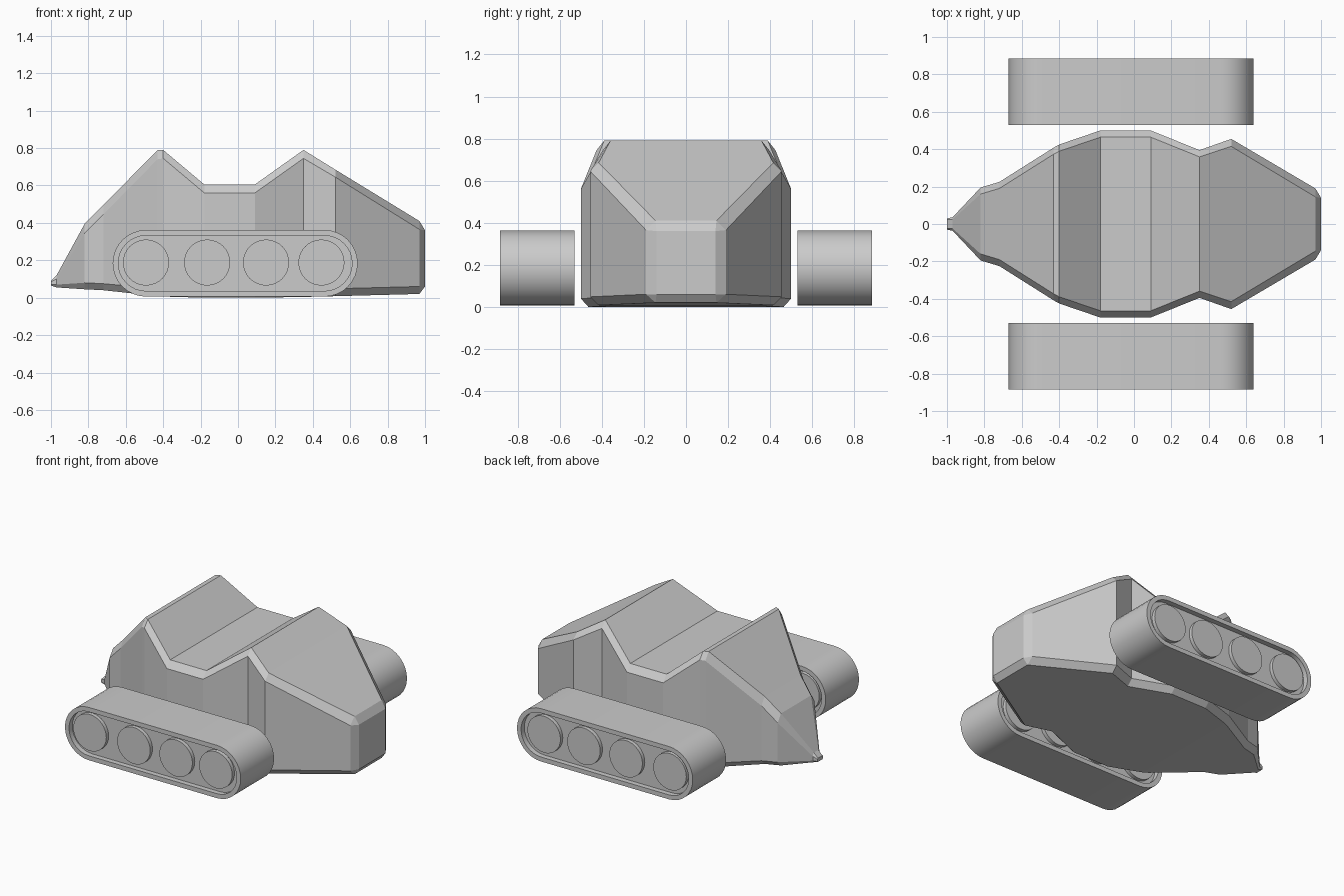
import bpy, bmesh, math

if "Cube" in bpy.data.objects:
    bpy.data.objects.remove(bpy.data.objects["Cube"])


def make_object(name, bm, smooth=False):
    bmesh.ops.remove_doubles(bm, verts=bm.verts, dist=0.0005)
    bmesh.ops.recalc_face_normals(bm, faces=bm.faces)
    me = bpy.data.meshes.new(name)
    bm.to_mesh(me)
    bm.free()
    ob = bpy.data.objects.new(name, me)
    bpy.context.collection.objects.link(ob)
    if smooth:
        bpy.ops.object.select_all(action='DESELECT')
        ob.select_set(True)
        bpy.context.view_layer.objects.active = ob
        bpy.ops.object.shade_smooth_by_angle(angle=math.radians(30))
    return ob


def bridge(bm, loops, closed=False):
    n = len(loops[0])
    pairs = list(zip(loops, loops[1:]))
    if closed:
        pairs.append((loops[-1], loops[0]))
    for a, b in pairs:
        for i in range(n):
            j = (i + 1) % n
            bm.faces.new((a[i], a[j], b[j], b[i]))


# Hull: chamfered box sections lofted along x
# x, half width, bottom z, top z, chamfer width, lower chamfer, upper chamfer
stations = [
    (-1.00, 0.03, 0.065, 0.09, 0.006, 0.005, 0.005),
    (-0.97, 0.036, 0.055, 0.12, 0.012, 0.015, 0.02),
    (-0.82, 0.195, 0.045, 0.395, 0.035, 0.035, 0.05),
    (-0.72, 0.225, 0.04, 0.495, 0.035, 0.035, 0.05),
    (-0.43, 0.408, 0.008, 0.79, 0.035, 0.04, 0.05),
    (-0.40, 0.425, 0.006, 0.79, 0.036, 0.04, 0.045),
    (-0.18, 0.50, 0.0, 0.605, 0.036, 0.04, 0.045),
    (0.09, 0.50, 0.0, 0.605, 0.036, 0.04, 0.045),
    (0.35, 0.395, 0.004, 0.79, 0.036, 0.04, 0.045),
    (0.52, 0.455, 0.008, 0.685, 0.04, 0.04, 0.04),
    (0.97, 0.19, 0.02, 0.41, 0.045, 0.04, 0.045),
    (1.00, 0.14, 0.06, 0.36, 0.0, 0.0, 0.0),
]
bm = bmesh.new()
loops = []
for x, w, lo, hi, c, cl, cu in stations:
    half = [(w - c, lo), (w, lo + cl), (w, hi - cu), (w - c, hi)]
    ring = half + [(-y, z) for y, z in reversed(half)]
    loops.append([bm.verts.new((x, y, z)) for y, z in ring])
bridge(bm, loops)
bm.faces.new(loops[0])
bm.faces.new(loops[-1])
bmesh.ops.dissolve_degenerate(bm, edges=bm.edges, dist=0.0005)
make_object("hull", bm)

# Track dimensions
X0, X1, ZC, R, RIM, DEPTH = -0.492, 0.462, 0.184, 0.178, 0.03, 0.035
Y0, Y1 = 0.53, 0.885


def stadium(bm, r, y, seg=16):
    pts = []
    for cx, start in ((X1, -90), (X0, 90)):
        for i in range(seg + 1):
            a = math.radians(start + 180 * i / seg)
            pts.append(bm.verts.new((cx + r * math.cos(a), y, ZC + r * math.sin(a))))
    return pts


def build_track(name, sign):
    # Rounded belt with a recess on both sides
    bm = bmesh.new()
    path = [(R - RIM, Y0 + DEPTH), (R - RIM, Y0), (R, Y0),
            (R, Y1), (R - RIM, Y1), (R - RIM, Y1 - DEPTH)]
    loops = [stadium(bm, r, sign * y) for r, y in path]
    bridge(bm, loops)
    bm.faces.new(loops[0])
    bm.faces.new(loops[-1])
    make_object(name + "_track", bm, True)
    # Four road wheels showing in both recesses
    for k, x in enumerate((-0.492, -0.165, 0.15, 0.446)):
        bm = bmesh.new()
        rings = []
        for y in (Y0 + 0.01, Y1 - 0.01):
            rings.append([bm.verts.new((x + 0.123 * math.cos(t * math.tau / 32), sign * y,
                                        0.188 + 0.123 * math.sin(t * math.tau / 32)))
                          for t in range(32)])
        bridge(bm, rings)
        for ring in rings:
            bm.faces.new(ring)
        make_object(f"{name}_wheel_{k + 1}", bm, True)


build_track("near", -1)
build_track("far", 1)
